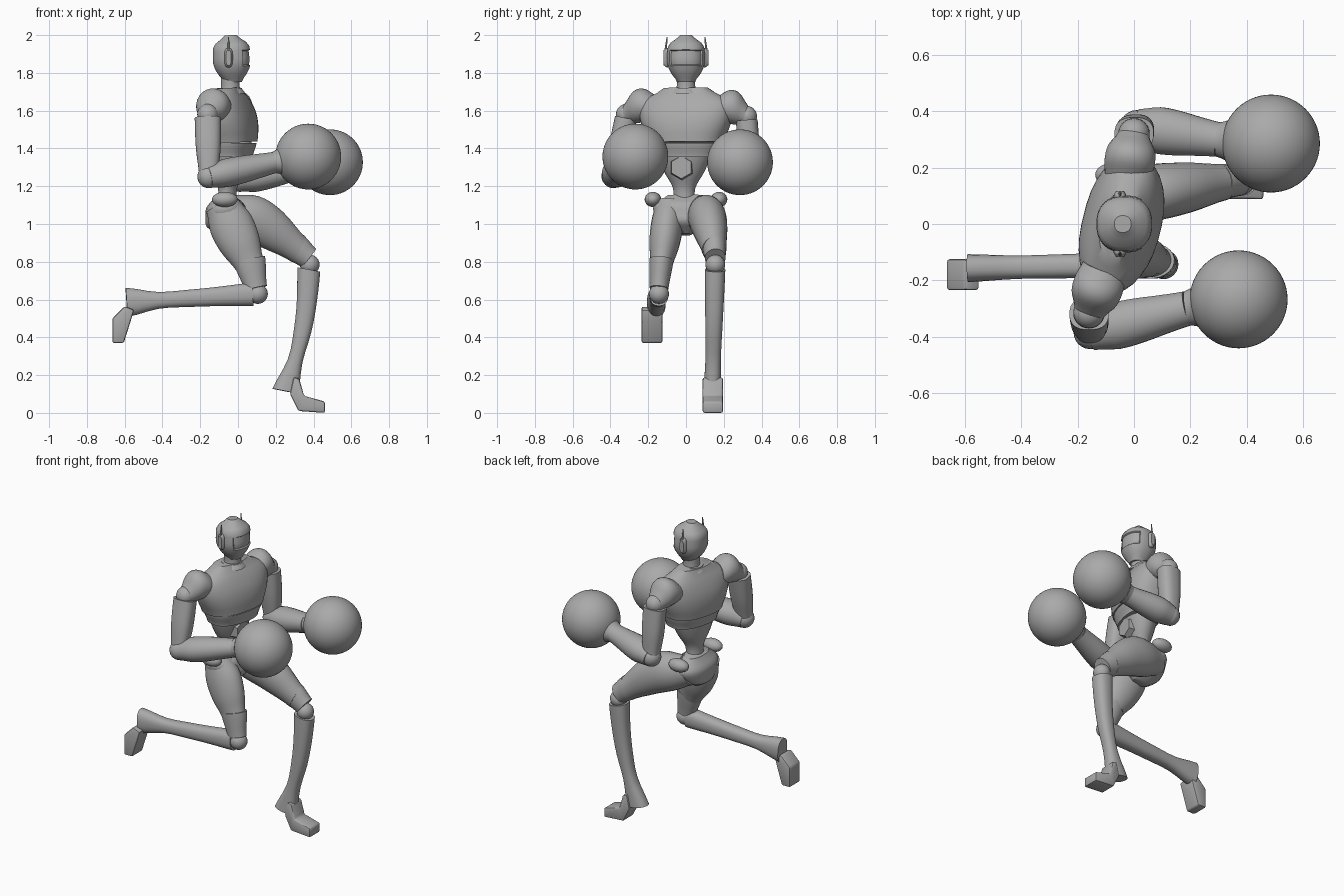
import bpy, bmesh, math
from mathutils import Vector

cube = bpy.data.objects.get("Cube")
if cube:
    bpy.data.objects.remove(cube, do_unlink=True)

grey = (.4, .4, .4, 1)
material = bpy.data.materials.new("plain grey")
material.use_nodes = True
material.diffuse_color = grey
material.node_tree.nodes["Principled BSDF"].inputs["Base Color"].default_value = grey

UP = Vector((0, 0, 1))
ACROSS = Vector((0, 1, 0))
TWIST = Vector((.25, 1, 0)).normalized()   # chest turned, left shoulder forward


def finish(name, bm, angle=40):
    bmesh.ops.recalc_face_normals(bm, faces=bm.faces)
    mesh = bpy.data.meshes.new(name)
    bm.to_mesh(mesh)
    bm.free()
    mesh.materials.append(material)
    obj = bpy.data.objects.new(name, mesh)
    bpy.context.collection.objects.link(obj)
    bpy.ops.object.select_all(action='DESELECT')
    obj.select_set(True)
    bpy.context.view_layer.objects.active = obj
    bpy.ops.object.shade_smooth_by_angle(angle=math.radians(angle))


def sample(values, t):
    """Smooth curve through evenly spaced values."""
    last = len(values) - 1
    i = min(int(t * last), last - 1)
    f = t * last - i
    a, b, c, d = (values[min(max(i + k, 0), last)] for k in (-1, 0, 1, 2))
    return b + f / 2 * (c - a + f * (2 * a - 5 * b + 4 * c - d + f * (3 * (b - c) + d - a)))


def limb_mesh(start, end, widths, depths=None, side=ACROSS, bow=None, sides=24, power=2, steps=12):
    """Tube with half widths along side and half depths along the other way."""
    start, end = Vector(start), Vector(end)
    axis = (end - start).normalized()
    u = (side - axis * side.dot(axis)).normalized()
    v = axis.cross(u)
    bm = bmesh.new()
    loops = []
    for step in range(steps + 1):
        t = step / steps
        centre = start.lerp(end, t)
        if bow:
            centre += Vector(bow) * math.sin(math.pi * t)
        wide, deep = sample(widths, t), sample(depths or widths, t)
        loop = []
        for k in range(sides):
            turn = math.tau * (k + .5) / sides
            c, s = (math.copysign(abs(f) ** (2 / power), f) for f in (math.cos(turn), math.sin(turn)))
            loop.append(bm.verts.new(centre + u * c * wide + v * s * deep))
        loops.append(loop)
    for low, high in zip(loops, loops[1:]):
        for k in range(sides):
            bm.faces.new((low[k - 1], low[k], high[k], high[k - 1]))
    bm.faces.new(loops[0])
    bm.faces.new(loops[-1])
    bmesh.ops.recalc_face_normals(bm, faces=bm.faces)
    return bm


def limb(name, start, end, widths, depths=None, **options):
    finish(name, limb_mesh(start, end, widths, depths, **options))


def ball(name, centre, radius, segments=24, stretch=(1, 1, 1)):
    bm = bmesh.new()
    bmesh.ops.create_uvsphere(bm, u_segments=segments, v_segments=segments // 2, radius=radius)
    for vert in bm.verts:
        vert.co = Vector(centre) + vert.co * Vector(stretch)
    finish(name, bm)


def foot(name, outline, middle, half_width):
    """Side outline in x and z, pulled across y and softened."""
    bm = bmesh.new()
    face = bm.faces.new([bm.verts.new((x, middle - half_width, z)) for x, z in outline])
    pulled = bmesh.ops.extrude_face_region(bm, geom=[face])["geom"]
    for item in pulled:
        if isinstance(item, bmesh.types.BMVert):
            item.co.y = middle + half_width
    bmesh.ops.bevel(bm, geom=bm.edges[:], offset=.01, segments=2, affect='EDGES', profile=.5)
    finish(name, bm)


# Head with sunken visor
head = limb_mesh((-.025, 0, 1.75), (-.04, 0, 2), (.045, .08, .1, .1, .09, .03), power=2.3, sides=28)
visor = [face for face in head.faces
         if face.normal.x > .5 and 1.84 < face.calc_center_median().z < 1.93]
bmesh.ops.inset_region(head, faces=visor, thickness=.004, depth=-.008)
finish("head", head)
limb("neck", (-.04, 0, 1.66), (-.04, 0, 1.78), (.06, .05, .05))

# Torso: ribs, band under the ribs, narrow waist and belly boss
limb("chest", (-.04, 0, 1.43), (-.055, 0, 1.72), (.2, .23, .25, .24, .12), (.135, .14, .13, .1, .06),
     side=TWIST, sides=32, power=2.4)
limb("rib_band", (-.04, 0, 1.355), (-.04, 0, 1.43), (.165, .19), (.11, .13),
     side=TWIST, sides=32, power=2.4)
limb("collar", (-.045, 0, 1.69), (-.045, 0, 1.72), (.085, .065))
limb("abdomen", (-.06, -.01, 1.1), (-.045, -.01, 1.37), (.06, .06, .11, .145), (.05, .05, .08, .1),
     side=TWIST)
limb("belly_boss", (0, -.02, 1.3), (.055, -.025, 1.3), (.07, .06), sides=6, steps=1)
limb("pelvis", (-.05, 0, .945), (-.075, 0, 1.15), (.03, .12, .165, .17, .1), (.05, .11, .11, .1, .05),
     power=2.3)

# Paired parts on the head and hips
for word, way in (("left", 1), ("right", -1)):
    limb(word + "_ear_pad", (-.05, way * .09, 1.88), (-.05, way * .118, 1.88), (.05, .05, .04),
         (.022, .022, .014), side=UP, power=3)
    limb(word + "_antenna", (-.05, way * .11, 1.9), (-.05, way * .1, 1.99), (.008, .003), sides=8, steps=1)
    ball(word + "_hip_knob", (-.07, way * .175, 1.13), .04, stretch=(1.7, 1.1, 1))

# Arms: shoulder, elbow, wrist and glove centres
arms = {
    "left": ((0, .32, 1.57), (.01, .345, 1.23), (.3, .3, 1.285), (.487, .286, 1.327)),
    "right": ((-.16, -.315, 1.58), (-.155, -.385, 1.25), (.19, -.3, 1.325), (.372, -.268, 1.357)),
}
for word, joints in arms.items():
    shoulder, elbow, wrist, glove = map(Vector, joints)
    root = Vector((-.05, 0, 1.63)).lerp(shoulder, .5)
    limb(word + "_shoulder", root, shoulder, (.08, .09, .085, .055), side=UP, bow=UP * .035)
    ball(word + "_shoulder_joint", shoulder, .056)
    limb(word + "_upper_arm", shoulder.lerp(elbow, .06), elbow, (.058, .057, .045), (.07, .066, .05),
         power=2.5)
    ball(word + "_elbow", elbow, .06)
    limb(word + "_forearm", elbow, wrist, (.065, .083, .08, .07, .062), (.06, .075, .073, .065, .057))
    limb(word + "_cuff", wrist, wrist.lerp(glove, .5), (.062, .08, .115), (.057, .078, .115))
    ball(word + "_glove", glove, .174, segments=56)

# Left leg, stepping forward
knee, ankle = Vector((.38, .155, .785)), Vector((.25, .14, .115))
limb("left_thigh", (-.08, .09, 1.07), (.32, .15, .865), (.08, .1, .09, .065), (.095, .125, .11, .075),
     bow=UP * .04)
limb("left_thigh_cuff", (.3, .15, .88), (.375, .155, .82), (.064, .055), (.078, .062))
ball("left_knee", knee, .052)
limb("left_shin", knee.lerp(ankle, .04), ankle, (.054, .05, .045, .041, .048), (.062, .054, .047, .04, .07),
     bow=(.03, 0, 0), power=2.4)
foot("left_foot", ((.275, .1), (.295, .19), (.325, .18), (.35, .09), (.46, .06), (.46, 0), (.32, .01)),
     .142, .054)

# Right leg, kicked back
knee, ankle = Vector((.105, -.143, .63)), Vector((-.59, -.157, .585))
limb("right_thigh", (-.085, -.085, 1.1), (.06, -.13, .79), (.075, .085, .08, .06), (.09, .118, .11, .08))
limb("right_thigh_cuff", (.06, -.13, .81), (.095, -.143, .66), (.064, .05), (.086, .06))
ball("right_knee", knee, .053)
limb("right_shin", knee.lerp(ankle, .04), ankle, (.05, .046, .043, .042, .05), (.062, .052, .046, .045, .078),
     power=2.4)
foot("right_foot", ((-.6, .565), (-.55, .545), (-.57, .48), (-.605, .37), (-.665, .37), (-.665, .5)),
     -.18, .055)
